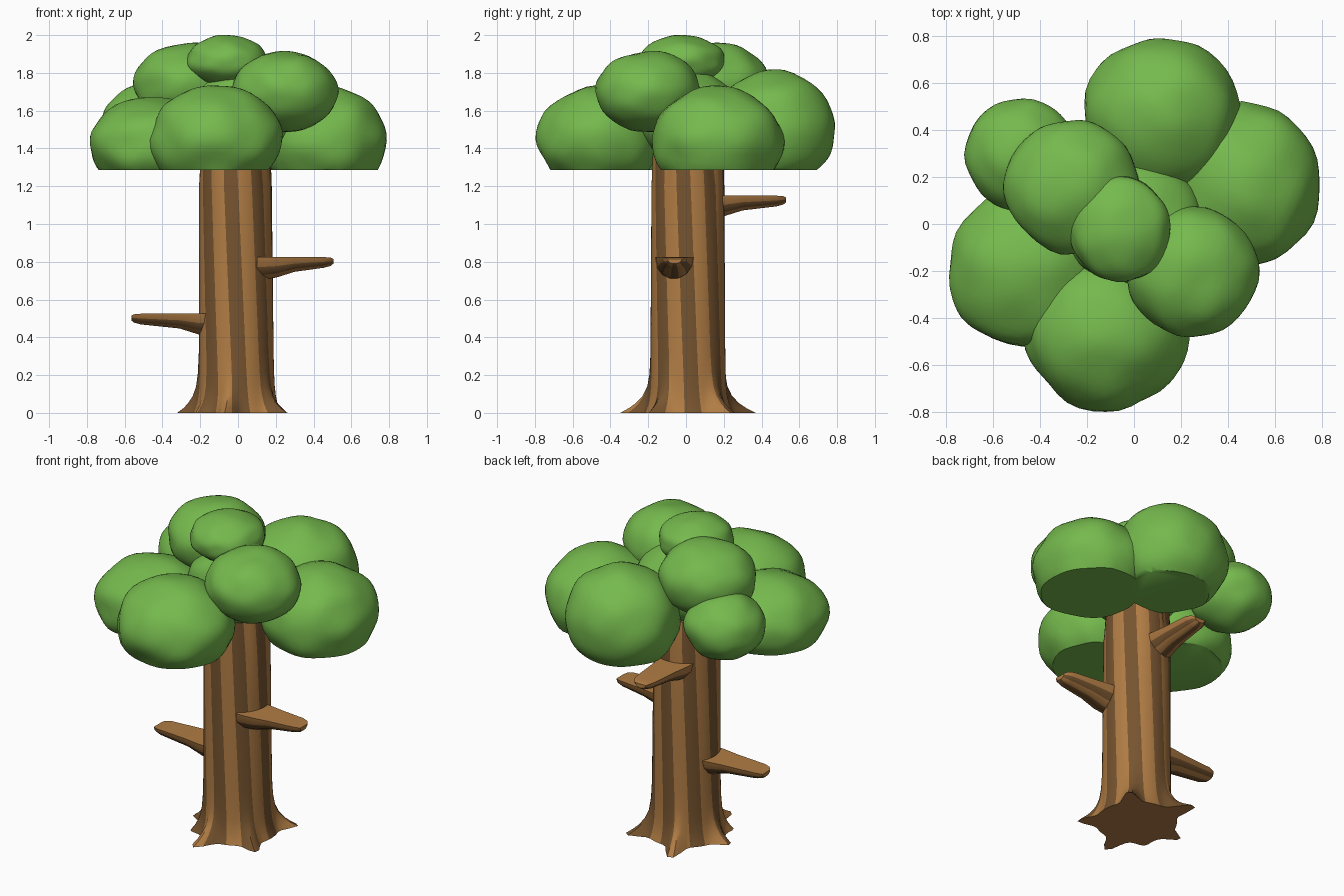
import bpy, bmesh, math
from mathutils import Vector, noise

if "Cube" in bpy.data.objects:
    bpy.data.objects.remove(bpy.data.objects["Cube"])


def material(name, rgb):
    m = bpy.data.materials.new(name)
    m.diffuse_color = (*rgb, 1)
    m.use_nodes = True
    m.node_tree.nodes["Principled BSDF"].inputs["Base Color"].default_value = m.diffuse_color
    return m


LIGHT = material("light_bark", (0.434, 0.202, 0.058))
DARK = material("dark_bark", (0.181, 0.087, 0.028))
LEAF = material("leaf_green", (0.178, 0.485, 0.074))


def finish(name, bm, mats, angle=40):
    bmesh.ops.recalc_face_normals(bm, faces=bm.faces)
    me = bpy.data.meshes.new(name)
    bm.to_mesh(me)
    bm.free()
    for m in mats:
        me.materials.append(m)
    ob = bpy.data.objects.new(name, me)
    bpy.context.collection.objects.link(ob)
    bpy.ops.object.select_all(action='DESELECT')
    ob.select_set(True)
    bpy.context.view_layer.objects.active = ob
    bpy.ops.object.shade_smooth_by_angle(angle=math.radians(angle))
    return ob


# Trunk: twisted striped column whose foot flares into pointed roots
STRIPES, PER = 16, 4
SEG = STRIPES * PER
ROOTS = [(43, .12), (-37, .105), (-101, .13), (111, .155), (178, .085), (-140, .04)]
LEVELS = [(0, 1), (.025, .72), (.05, .5), (.09, .27), (.14, .12), (.21, .04),
          (.32, 0), (.6, 0), (.9, 0), (1.2, 0), (1.4, -.15)]


def root_length(a):
    total = 0
    for deg, length in ROOTS:
        d = (a - math.radians(deg) + math.pi) % (2 * math.pi) - math.pi
        total += length * math.exp(-(d / .17) ** 2)
    return total


def make_trunk():
    bm = bmesh.new()
    rings = []
    for z, flare in LEVELS:
        ring = []
        for i in range(SEG):
            a = -math.pi / 2 + (i - PER / 2) * 2 * math.pi / SEG - .2 * (z - .6)
            r = .2 - .006 * z + flare * (.035 + root_length(a))
            ring.append(bm.verts.new((-.008 - .005 * z + r * math.cos(a),
                                      .01 + r * math.sin(a), z)))
        rings.append(ring)
    for lo, hi in zip(rings, rings[1:]):
        for i in range(SEG):
            j = (i + 1) % SEG
            f = bm.faces.new((lo[i], lo[j], hi[j], hi[i]))
            f.material_index = 1 - (i // PER) % 2
    for ring, z in ((rings[0], 0), (rings[-1], LEVELS[-1][0])):
        c = bm.verts.new((-.01, .01, z))
        for i in range(SEG):
            bm.faces.new((c, ring[i], ring[(i + 1) % SEG]))
    finish("trunk", bm, (LIGHT, DARK))


# Branches: flat on top, half-round and striped below, tapering outward
def make_branch(name, origin, direction, length):
    d = Vector(direction).normalized()
    side = Vector((-d.y, d.x, 0))
    n = 7
    profile = [(.1, .105, .125, 0), (.2, .1, .112, 0), (.3, .085, .08, 0),
               (length - .05, .068, .058, 0), (length - .015, .055, .048, .003),
               (length, .038, .036, .01)]
    bm = bmesh.new()
    rings = []
    for t, hw, depth, drop in profile:
        ring = []
        for i in range(n + 1):
            a = math.pi * i / n
            p = Vector(origin) + d * t + side * (hw * math.cos(a))
            p.z -= drop + (depth - drop) * math.sin(a)
            ring.append(bm.verts.new(p))
        rings.append(ring)
    for p, q in zip(rings, rings[1:]):
        for i in range(n):
            f = bm.faces.new((p[i], p[i + 1], q[i + 1], q[i]))
            f.material_index = i % 2
        bm.faces.new((p[n], p[0], q[0], q[n]))
    bm.faces.new(rings[0])
    bm.faces.new(rings[-1])
    finish(name, bm, (LIGHT, DARK))


# Leaf clumps: lumpy flattened balls, the low ones cut flat underneath
FLOOR = 1.285


def make_clump(name, centre, size, seed):
    bm = bmesh.new()
    bmesh.ops.create_icosphere(bm, subdivisions=4, radius=1)
    for v in bm.verts:
        n = v.co.normalized()
        k = 1 + .06 * noise.noise(n * 1.9 + Vector((seed * 7.3, seed * 3.1, 0)))
        v.co = Vector(centre) + Vector([n[i] * size[i] * k for i in range(3)])
    if min(v.co.z for v in bm.verts) < FLOOR:
        cut = bmesh.ops.bisect_plane(
            bm, geom=bm.verts[:] + bm.edges[:] + bm.faces[:],
            plane_co=(0, 0, FLOOR), plane_no=(0, 0, -1), clear_outer=True)
        rim = [e for e in cut["geom_cut"] if isinstance(e, bmesh.types.BMEdge)]
        bmesh.ops.holes_fill(bm, edges=rim, sides=0)
    finish(name, bm, (LEAF,))


make_trunk()
make_branch("left_branch", (-.01, 0, .525), (-1, 0, 0), .555)
make_branch("right_branch", (0, -.06, .825), (1, 0, 0), .505)
make_branch("back_branch", (-.05, 0, 1.15), (0, 1, 0), .53)

CLUMPS = [
    ("back_clump", (.12, .46, 1.5), (.335, .33, .31)),
    ("right_clump", (.46, .165, 1.44), (.33, .35, .29)),
    ("front_clump", (-.12, -.46, 1.45), (.35, .325, .28)),
    ("left_clump", (-.455, -.19, 1.42), (.335, .34, .25)),
    ("back_left_clump", (-.48, .295, 1.54), (.235, .235, .2)),
    ("upper_back_clump", (-.265, .16, 1.74), (.285, .28, .22)),
    ("top_clump", (-.06, -.02, 1.86), (.215, .225, .14)),
    ("upper_front_clump", (.248, -.2, 1.7), (.278, .28, .215)),
    ("centre_clump", (0, 0, 1.58), (.3, .27, .24)),
]
for s, (name, centre, size) in enumerate(CLUMPS):
    make_clump(name, centre, size, s + 1)
